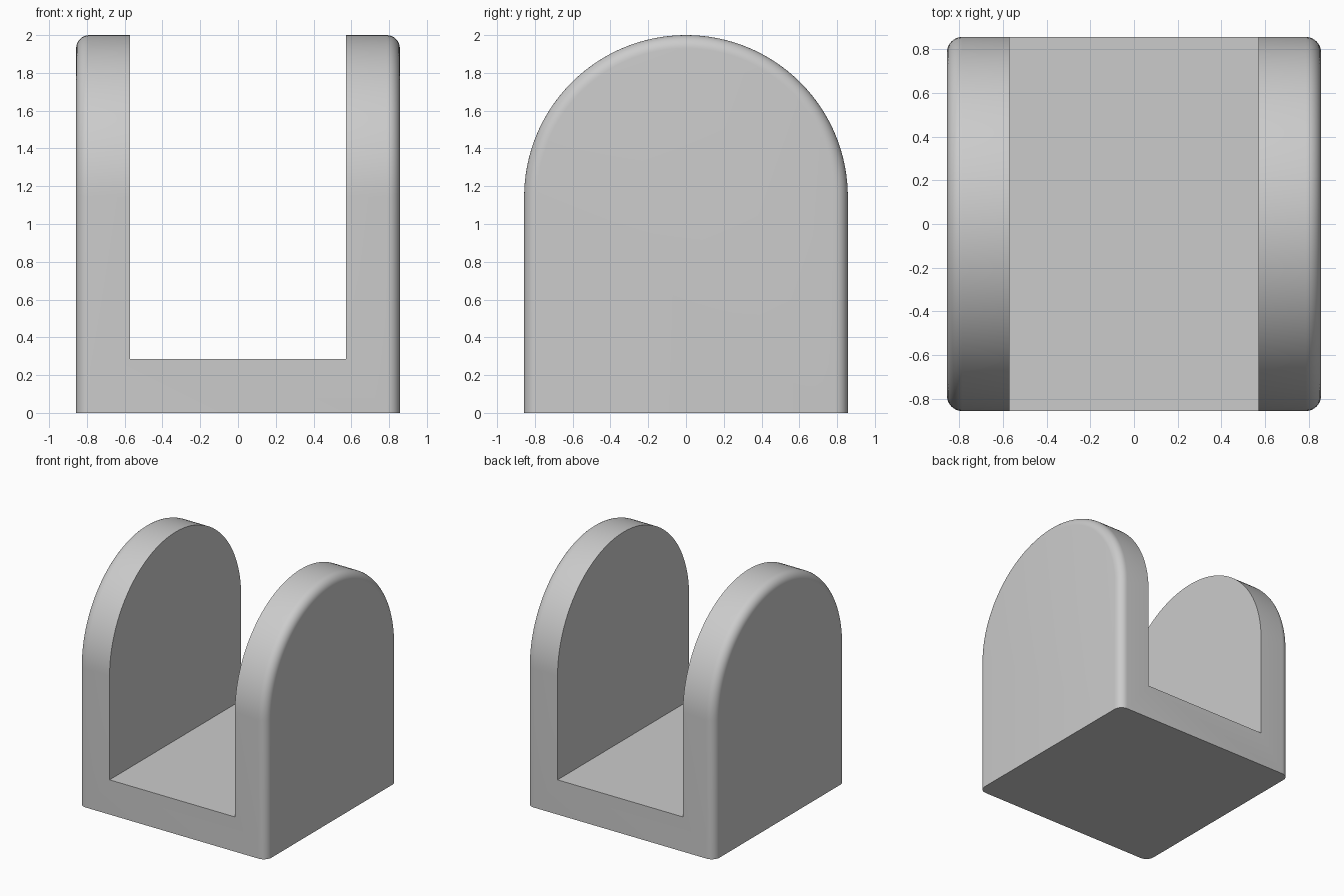
import bpy
import bmesh
from math import sin, cos, pi, radians

HALF = 0.857       # half width, half depth and arch radius
SPRING = 1.143     # height where the arch starts
FILLET = 0.07      # rounding of the outer edges
SLOT = 0.571       # half width of the slot
FLOOR = 0.286      # thickness of the base
ARCH_STEPS = 64
FILLET_STEPS = 8

cube = bpy.data.objects.get("Cube")
if cube:
    bpy.data.objects.remove(cube, do_unlink=True)

grey = bpy.data.materials.new("plain_grey")
grey.use_nodes = True
colour = (0.6, 0.6, 0.6, 1)
grey.diffuse_color = colour
grey.node_tree.nodes["Principled BSDF"].inputs["Base Color"].default_value = colour


def arch_ring(bm, x, inset):
    """Arched outline across the model at x, shrunk by inset except at the foot."""
    r = HALF - inset
    points = [(-r, 0)]
    for i in range(ARCH_STEPS + 1):
        a = pi * i / ARCH_STEPS
        points.append((-r * cos(a), SPRING + r * sin(a)))
    points.append((r, 0))
    return [bm.verts.new((x, y, z)) for y, z in points]


def make_object(name, bm):
    bmesh.ops.recalc_face_normals(bm, faces=bm.faces)
    mesh = bpy.data.meshes.new(name)
    bm.to_mesh(mesh)
    bm.free()
    mesh.materials.append(grey)
    obj = bpy.data.objects.new(name, mesh)
    bpy.context.collection.objects.link(obj)
    return obj


# Arched block with rounded outer edges, lofted along x
angles = [pi / 2 * i / FILLET_STEPS for i in range(FILLET_STEPS + 1)]
half_sections = [(HALF - FILLET * (1 - cos(a)), FILLET * (1 - sin(a))) for a in angles]
sections = [(-x, d) for x, d in half_sections] + half_sections[::-1]
bm = bmesh.new()
rings = [arch_ring(bm, x, d) for x, d in sections]
for a, b in zip(rings, rings[1:]):
    for i in range(len(a) - 1):
        bm.faces.new((a[i], a[i + 1], b[i + 1], b[i]))
bm.faces.new(rings[0])
bm.faces.new(rings[-1])
bm.faces.new([r[0] for r in rings] + [r[-1] for r in reversed(rings)])
bracket = make_object("u_bracket", bm)

# Slot between the two upright cheeks
bm = bmesh.new()
bmesh.ops.create_cube(bm, size=2)
for v in bm.verts:
    v.co.x *= SLOT
    v.co.y *= 1.5
    v.co.z = FLOOR if v.co.z < 0 else 3
cutter = make_object("slot_cutter", bm)
cutter.hide_render = True

cut = bracket.modifiers.new("slot", "BOOLEAN")
cut.operation = "DIFFERENCE"
cut.solver = "EXACT"
cut.object = cutter

bpy.ops.object.select_all(action="DESELECT")
bracket.select_set(True)
bpy.context.view_layer.objects.active = bracket
bpy.ops.object.modifier_apply(modifier=cut.name)
bpy.data.objects.remove(cutter, do_unlink=True)
bpy.ops.object.shade_smooth_by_angle(angle=radians(30))
